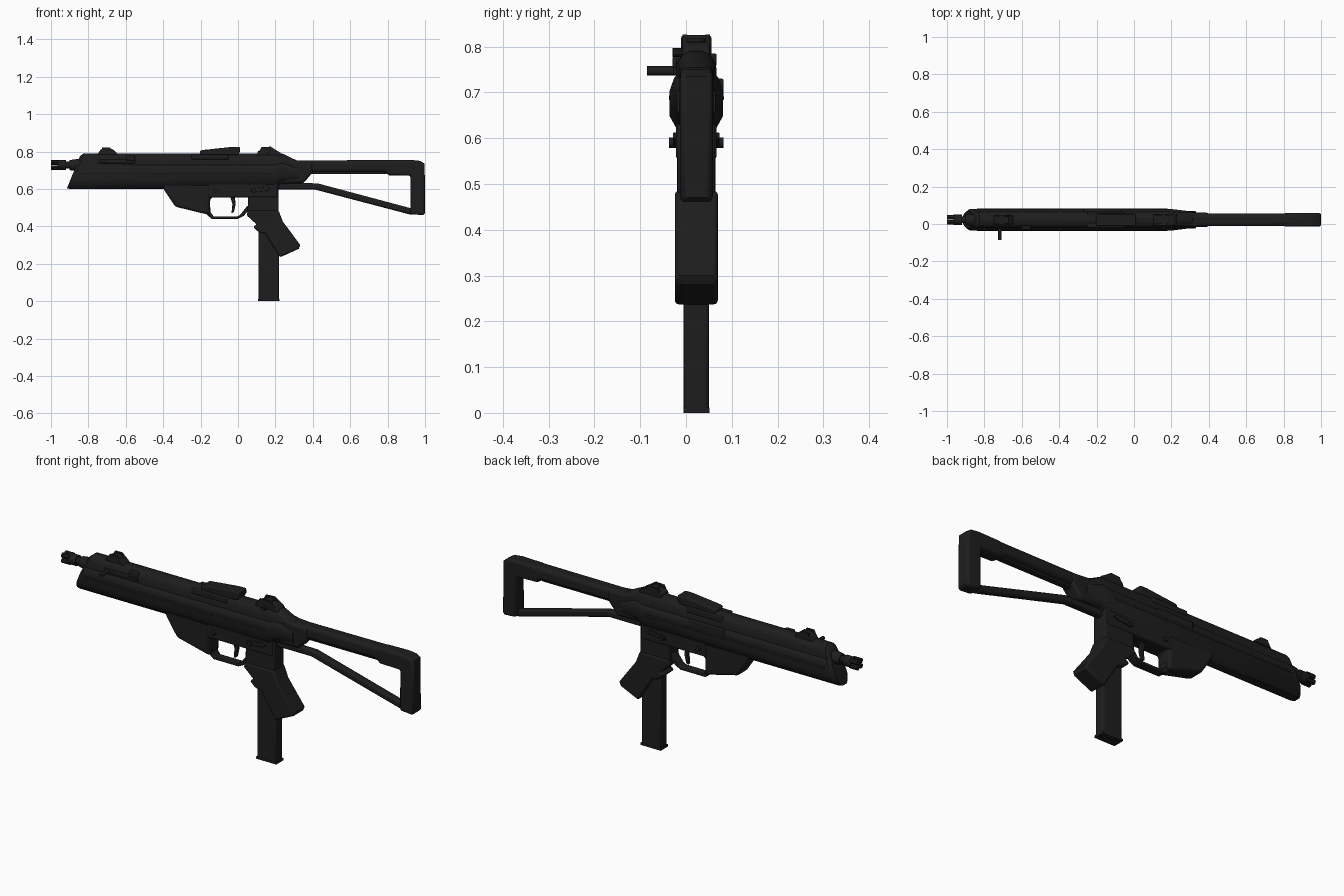
import bpy, bmesh, math
from mathutils import Vector, Matrix

CY = 0.0225  # centre plane of the model

black = bpy.data.materials.new("near black")
black.diffuse_color = (0.0125, 0.0125, 0.0125, 1)


def finish(name, bm, bevel=0, segments=2, limit=40):
    bmesh.ops.recalc_face_normals(bm, faces=bm.faces)
    mesh = bpy.data.meshes.new(name)
    bm.to_mesh(mesh)
    bm.free()
    ob = bpy.data.objects.new(name, mesh)
    bpy.context.collection.objects.link(ob)
    mesh.materials.append(black)
    if bevel:
        mod = ob.modifiers.new("edge", 'BEVEL')
        mod.width, mod.segments = bevel, segments
        mod.limit_method, mod.angle_limit = 'ANGLE', math.radians(limit)
    bpy.ops.object.select_all(action='DESELECT')
    ob.select_set(True)
    bpy.context.view_layer.objects.active = ob
    bpy.ops.object.shade_smooth_by_angle(angle=math.radians(35))
    return ob


def prism(name, pts, half, y=CY, **kw):
    """Side profile in x, z given a thickness in y."""
    bm = bmesh.new()
    a = [bm.verts.new((x, y - half, z)) for x, z in pts]
    b = [bm.verts.new((x, y + half, z)) for x, z in pts]
    n = len(pts)
    bm.faces.new(a)
    bm.faces.new(b[::-1])
    for i in range(n):
        bm.faces.new((a[i], b[i], b[(i + 1) % n], a[(i + 1) % n]))
    return finish(name, bm, **kw)


def box(name, x0, x1, y0, y1, z0, z1, **kw):
    return prism(name, [(x0, z0), (x1, z0), (x1, z1), (x0, z1)],
                 (y1 - y0) / 2, (y0 + y1) / 2, **kw)


def rod(name, p, q, r, sides=16, r2=None):
    p, q = Vector(p), Vector(q)
    bm = bmesh.new()
    bmesh.ops.create_cone(bm, cap_ends=True, segments=sides, radius1=r,
                          radius2=r if r2 is None else r2, depth=(q - p).length)
    rot = (q - p).to_track_quat('Z', 'Y').to_matrix().to_4x4()
    bmesh.ops.transform(bm, verts=bm.verts, matrix=Matrix.Translation((p + q) / 2) @ rot)
    return finish(name, bm)


# Receiver and handguard: one cross-section lofted along x, with slanted ends
half_section = [(0.022, 0.0), (0.040, 0.08), (0.058, 0.25), (0.058, 0.55), (0.052, 0.64),
                (0.045, 0.68), (0.043, 0.86), (0.032, 0.95), (0.014, 1.0)]
section = half_section + [(-y, t) for y, t in reversed(half_section)]
# x at bottom, x at top, bottom z, top z, width scale
rings = [(-0.915, -0.845, 0.602, 0.775, 0.76), (-0.895, -0.825, 0.60, 0.79, 1),
         (0.19, 0.20, 0.60, 0.79, 1), (0.235, 0.235, 0.63, 0.79, 0.92),
         (0.33, 0.315, 0.63, 0.752, 0.72)]
bm = bmesh.new()
loops = []
for xb, xt, zb, zt, s in rings:
    loops.append([bm.verts.new((xb + (xt - xb) * t, CY + y * s, zb + (zt - zb) * t))
                  for y, t in section])
n = len(section)
for a, b in zip(loops, loops[1:]):
    for i in range(n):
        bm.faces.new((a[i], a[(i + 1) % n], b[(i + 1) % n], b[i]))
bm.faces.new(loops[0])
bm.faces.new(loops[-1])
finish("receiver", bm)

prism("rear_block", [(0.20, 0.63), (0.35, 0.63), (0.40, 0.69), (0.40, 0.745), (0.31, 0.752),
                     (0.22, 0.77)], 0.038, bevel=0.012)

# Barrel, collar and slotted muzzle
mz = 0.7275
rod("barrel", (-0.95, CY, mz), (-0.80, CY, mz), 0.018)
rod("muzzle_collar", (-0.965, CY, mz), (-0.92, CY, mz), 0.027)
rod("barrel_nut", (-0.90, CY, mz), (-0.84, CY, mz), 0.027, r2=0.035)
for k in range(4):
    a = math.radians(45 + 90 * k)
    dy, dz = math.cos(a) * 0.019, math.sin(a) * 0.019
    rod("muzzle_prong", (-1.0, CY + dy, mz + dz), (-0.955, CY + dy, mz + dz), 0.0125, 8)

# Charging handle and its slot cover on the front side
rod("charging_handle", (-0.718, -0.085, 0.747), (-0.718, 0.0, 0.747), 0.010, 12)
box("handle_slot_cover", -0.74, -0.55, -0.027, 0.01, 0.737, 0.757, bevel=0.004)
box("handle_slot_rail", -0.60, -0.55, -0.029, 0.01, 0.752, 0.78, bevel=0.004)

# Handguard side ribs and ejection cover
for side in (-1, 1):
    box("side_rib", -0.84, 0.18, CY + side * 0.053 - 0.007, CY + side * 0.053 + 0.007,
        0.682, 0.694, bevel=0.003)
box("ejection_cover", -0.27, -0.07, 0.05, 0.082, 0.69, 0.73, bevel=0.004)

# Front sight
prism("front_sight_base", [(-0.755, 0.78), (-0.735, 0.81), (-0.715, 0.815), (-0.67, 0.812),
                           (-0.645, 0.79), (-0.645, 0.77)], 0.024, bevel=0.004)
for side in (-1, 1):
    prism("front_sight_ear", [(-0.74, 0.79), (-0.725, 0.822), (-0.685, 0.822), (-0.66, 0.79)],
          0.005, CY + side * 0.021)

# Rear sight
prism("rear_sight_base", [(0.10, 0.77), (0.105, 0.80), (0.13, 0.812), (0.20, 0.81),
                          (0.225, 0.795), (0.24, 0.77)], 0.03, bevel=0.004)
rod("rear_sight_drum", (0.16, CY, 0.785), (0.16, CY, 0.818), 0.022, 12)
for side in (-1, 1):
    prism("rear_sight_ear", [(0.11, 0.79), (0.125, 0.823), (0.175, 0.826), (0.215, 0.80),
                             (0.215, 0.79)], 0.005, CY + side * 0.025)
rod("sight_screw", (0.16, -0.029, 0.787), (0.16, CY, 0.787), 0.010, 10)

# Top mount
box("mount_base", -0.25, -0.05, -0.022, 0.067, 0.757, 0.785, bevel=0.004)
prism("top_mount", [(-0.20, 0.78), (-0.205, 0.802), (-0.19, 0.808), (-0.03, 0.825),
                    (0.01, 0.825), (0.012, 0.802), (0.0, 0.78)], 0.033, bevel=0.006)

# Lower housing ahead of the trigger, and frame over it
prism("lower_housing", [(-0.405, 0.62), (-0.395, 0.595), (-0.335, 0.505), (-0.15, 0.46),
                        (-0.15, 0.545), (-0.13, 0.56), (-0.10, 0.64), (-0.40, 0.64)],
      0.042, bevel=0.012)
box("trigger_frame", -0.16, 0.21, -0.022, 0.067, 0.555, 0.65, bevel=0.006)
prism("grip_frame", [(0.035, 0.60), (0.055, 0.56), (0.05, 0.47), (0.217, 0.47), (0.217, 0.635),
                     (0.06, 0.635)], 0.041, bevel=0.006)

# Trigger guard and trigger
prism("trigger_guard", [(-0.165, 0.50), (-0.165, 0.46), (-0.14, 0.44), (0.0, 0.44),
                        (0.03, 0.455), (0.07, 0.50), (0.05, 0.51), (0.012, 0.462),
                        (-0.005, 0.453), (-0.13, 0.453), (-0.146, 0.475), (-0.146, 0.50)],
      0.022, bevel=0.003)
prism("trigger", [(-0.045, 0.57), (-0.03, 0.52), (-0.035, 0.47), (-0.022, 0.475),
                  (-0.012, 0.52), (-0.02, 0.57)], 0.010, bevel=0.003)

# Selectors and pins, both sides
for side in (-1, 1):
    y = CY + side * 0.044
    prism("selector_lever", [(0.07, 0.582), (0.155, 0.59), (0.175, 0.60), (0.155, 0.612),
                             (0.07, 0.602)], 0.007, y, bevel=0.002)
for x, z in ((0.085, 0.59), (-0.12, 0.59)):
    rod("frame_pin", (x, -0.037, z), (x, 0.082, z), 0.011, 12)

# Pistol grip
prism("grip", [(0.217, 0.485), (0.24, 0.425), (0.333, 0.30), (0.325, 0.28), (0.225, 0.234),
               (0.145, 0.362), (0.11, 0.37), (0.08, 0.397), (0.10, 0.41), (0.045, 0.46),
               (0.055, 0.485)], 0.047, bevel=0.018, segments=3, limit=60)

# Magazine
box("magazine", 0.11, 0.218, -0.005, 0.05, 0.0, 0.45, bevel=0.007)
box("magazine_floor", 0.107, 0.221, -0.006, 0.051, 0.0, 0.012)

# Stock: top bar, butt and lower strut
prism("stock_bar", [(0.30, 0.69), (0.78, 0.69), (0.81, 0.672), (0.93, 0.672), (0.96, 0.70),
                    (0.96, 0.75), (0.93, 0.755), (0.30, 0.752)],
      0.034, bevel=0.018, segments=3, limit=60)
prism("stock_bar_lower_rib", [(0.36, 0.68), (0.79, 0.68), (0.79, 0.70), (0.36, 0.70)], 0.014)
prism("stock_butt", [(0.922, 0.465), (0.99, 0.46), (1.0, 0.47), (0.998, 0.735), (0.975, 0.75),
                     (0.93, 0.755), (0.80, 0.752), (0.80, 0.675), (0.922, 0.672)],
      0.036, bevel=0.012, segments=3, limit=60)
prism("stock_strut", [(0.20, 0.597), (0.41, 0.597), (0.92, 0.463), (0.95, 0.463), (0.95, 0.492),
                      (0.92, 0.498), (0.425, 0.63), (0.20, 0.633)], 0.018, bevel=0.009)
